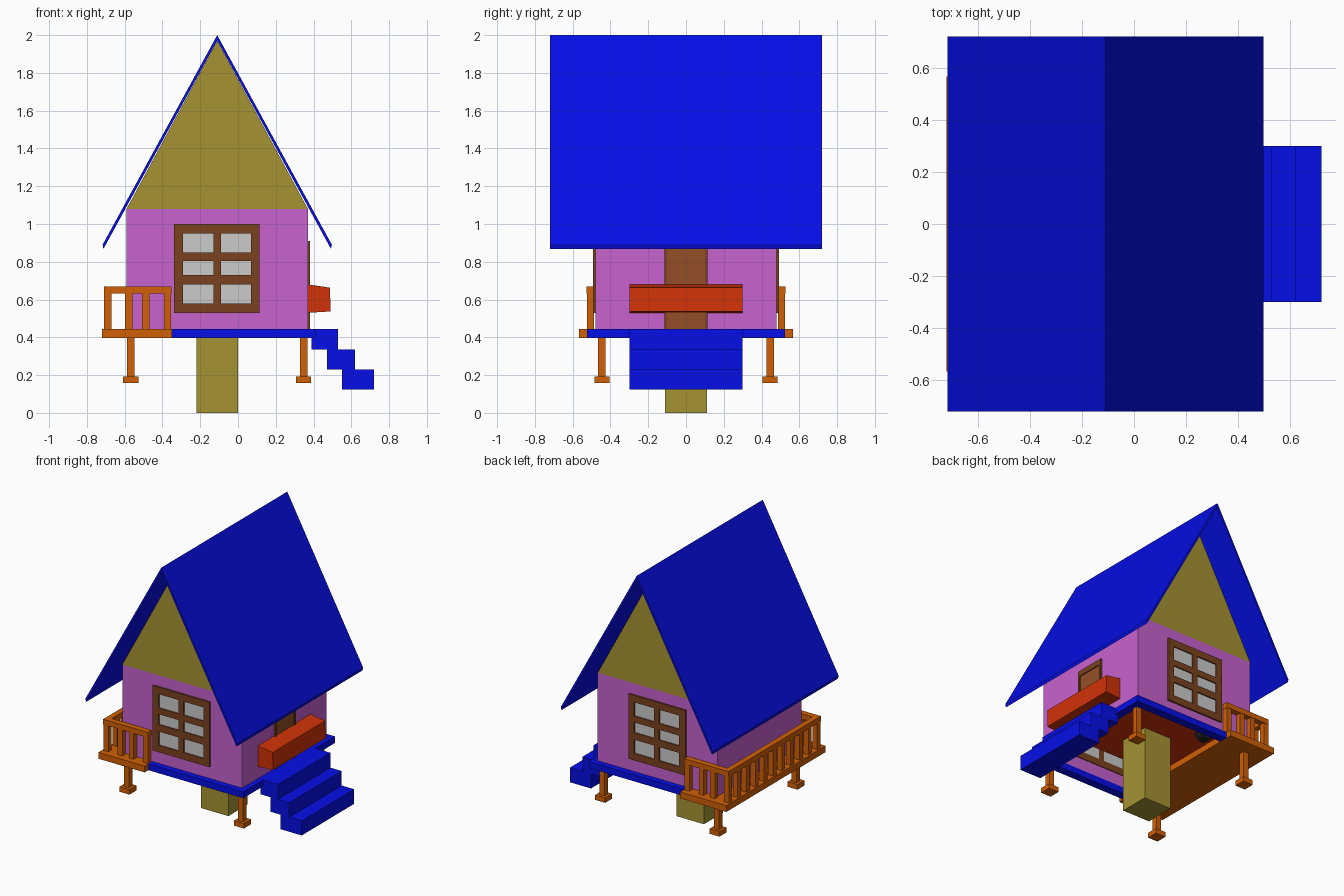
import bpy, bmesh, math
from mathutils import Matrix

if "Cube" in bpy.data.objects:
    bpy.data.objects.remove(bpy.data.objects["Cube"])


def material(name, rgb):
    # display colour -> linear diffuse colour
    m = bpy.data.materials.new(name)
    m.diffuse_color = [(c / 255) ** 2.2 for c in rgb] + [1]
    m.use_nodes = True
    m.node_tree.nodes["Principled BSDF"].inputs["Base Color"].default_value = m.diffuse_color
    return m


BLUE = material("blue_paint", (14, 22, 230))
PINK = material("pink_wall", (198, 98, 206))
OLIVE = material("olive", (164, 146, 54))
ORANGE = material("orange_wood", (208, 96, 14))
BROWN = material("brown_frame", (122, 68, 36))
DOOR = material("door_wood", (146, 80, 42))
RED = material("red_paint", (208, 54, 16))
DARK = material("dark_rubber", (35, 35, 35))


def finish(name, bm, mat=None):
    bmesh.ops.recalc_face_normals(bm, faces=bm.faces)
    me = bpy.data.meshes.new(name)
    bm.to_mesh(me)
    bm.free()
    ob = bpy.data.objects.new(name, me)
    bpy.context.collection.objects.link(ob)
    if mat:
        me.materials.append(mat)
    return ob


def boxes(name, mat, *bounds):
    # each bound is (x0, x1, y0, y1, z0, z1)
    bm = bmesh.new()
    for x0, x1, y0, y1, z0, z1 in bounds:
        m = Matrix.Translation(((x0 + x1) / 2, (y0 + y1) / 2, (z0 + z1) / 2))
        m = m @ Matrix.Diagonal((x1 - x0, y1 - y0, z1 - z0, 1))
        bmesh.ops.create_cube(bm, size=1, matrix=m)
    return finish(name, bm, mat)


def extrude_y(name, mat, profile, y0, y1):
    # xz profile swept along y
    bm = bmesh.new()
    f = bm.faces.new([bm.verts.new((x, y0, z)) for x, z in profile])
    r = bmesh.ops.extrude_face_region(bm, geom=[f])
    vs = [v for v in r["geom"] if isinstance(v, bmesh.types.BMVert)]
    bmesh.ops.translate(bm, verts=vs, vec=(0, y1 - y0, 0))
    return finish(name, bm, mat)


CX = -0.11  # house centre line

# Walls: four thin panels, open underneath
T = 0.012
boxes("walls", PINK,
      (-0.59, 0.37, -0.48, -0.48 + T, 0.44, 1.08), (-0.59, 0.37, 0.48 - T, 0.48, 0.44, 1.08),
      (-0.59, -0.59 + T, -0.48 + T, 0.48 - T, 0.44, 1.08),
      (0.37 - T, 0.37, -0.48 + T, 0.48 - T, 0.44, 1.08))

# Gable block and thin overhanging roof
extrude_y("gable", OLIVE, [(CX - 0.48, 1.08), (CX + 0.48, 1.08), (CX, 1.97)], -0.48, 0.48)
extrude_y("roof", BLUE, [(CX - 0.607, 0.89), (CX, 2.0), (CX + 0.607, 0.89),
                         (CX + 0.602, 0.868), (CX, 1.972), (CX - 0.602, 0.868)], -0.72, 0.72)

# Windows on front and back
cols = [(-0.34, -0.29), (-0.13, -0.09), (0.07, 0.115)]
rows = [(0.53, 0.58), (0.68, 0.73), (0.805, 0.85), (0.95, 1.0)]
for side, s in (("front", -1), ("back", 1)):
    y0, y1 = sorted((s * 0.462, s * 0.492))
    bars = [(a, b, y0, y1, 0.53, 1.0) for a, b in cols]
    bars += [(-0.29, 0.07, y0, y1, a, b) for a, b in rows]
    boxes(side + "_window_frame", BROWN, *bars)
    y0, y1 = sorted((s * 0.464, s * 0.483))
    boxes(side + "_window_panes", None,
          *[(cols[i][1], cols[i + 1][0], y0, y1, rows[j][1], rows[j + 1][0])
            for i in range(2) for j in range(3)])

# Door
boxes("door_frame", BROWN, (0.36, 0.382, -0.115, -0.1, 0.44, 0.91),
      (0.36, 0.382, 0.1, 0.115, 0.44, 0.91), (0.36, 0.382, -0.1, 0.1, 0.87, 0.91))
boxes("door_panel", DOOR, (0.36, 0.375, -0.1, 0.1, 0.44, 0.87))

# Floor rim around the open underside
boxes("floor_rim", BLUE, (-0.35, 0.41, -0.525, -0.465, 0.397, 0.443),
      (-0.35, 0.41, 0.465, 0.525, 0.397, 0.443), (0.35, 0.41, -0.465, 0.465, 0.397, 0.443))

# Stairs
extrude_y("stairs", BLUE, [(0.39, 0.443), (0.53, 0.443), (0.53, 0.335), (0.62, 0.335),
                           (0.62, 0.23), (0.72, 0.23), (0.72, 0.125), (0.55, 0.125),
                           (0.55, 0.23), (0.47, 0.23), (0.47, 0.335), (0.39, 0.335)], -0.3, 0.3)

# Balcony floor, balusters and handrail
boxes("balcony_floor", ORANGE, (-0.72, -0.35, -0.567, 0.567, 0.397, 0.443))
h = 0.019
posts = [(-0.69 - h, -0.69 + h, y - h, y + h, 0.44, 0.64)
         for y in [-0.505 + 0.101 * i for i in range(11)]]
for y in (-0.505, 0.505):
    posts += [(x - h, x + h, y - h, y + h, 0.44, 0.64) for x in (-0.578, -0.488, -0.374)]
boxes("balcony_balusters", ORANGE, *posts)
boxes("balcony_handrail", ORANGE, (-0.71, -0.67, -0.527, 0.527, 0.632, 0.67),
      (-0.67, -0.353, -0.527, -0.485, 0.632, 0.67), (-0.67, -0.353, 0.485, 0.527, 0.632, 0.67))

# Four legs with feet
legs = []
for x in (-0.568, 0.347):
    for y in (-0.445, 0.445):
        legs += [(x - 0.02, x + 0.02, y - 0.02, y + 0.02, 0.19, 0.41),
                 (x - 0.04, x + 0.04, y - 0.04, y + 0.04, 0.157, 0.193)]
boxes("legs", ORANGE, *legs)

# Central support column
boxes("support_column", OLIVE, (-0.22, 0.0, -0.11, 0.11, 0.0, 0.54))

# Red body with tapered end passing through the stair wall, on small wheels
extrude_y("red_body", RED, [(-0.56, 0.535), (-0.44, 0.53), (0.37, 0.53), (0.49, 0.537),
                            (0.487, 0.663), (0.37, 0.68), (-0.44, 0.68), (-0.56, 0.663)],
          -0.3, 0.3)
bm = bmesh.new()
for x in (-0.355, 0.285):
    for y in (-0.29, 0.29):
        m = Matrix.Translation((x, y, 0.545)) @ Matrix.Rotation(math.pi / 2, 4, 'X')
        bmesh.ops.create_cone(bm, cap_ends=True, segments=16, radius1=0.06, radius2=0.06,
                              depth=0.06, matrix=m)
finish("wheels", bm, DARK)
